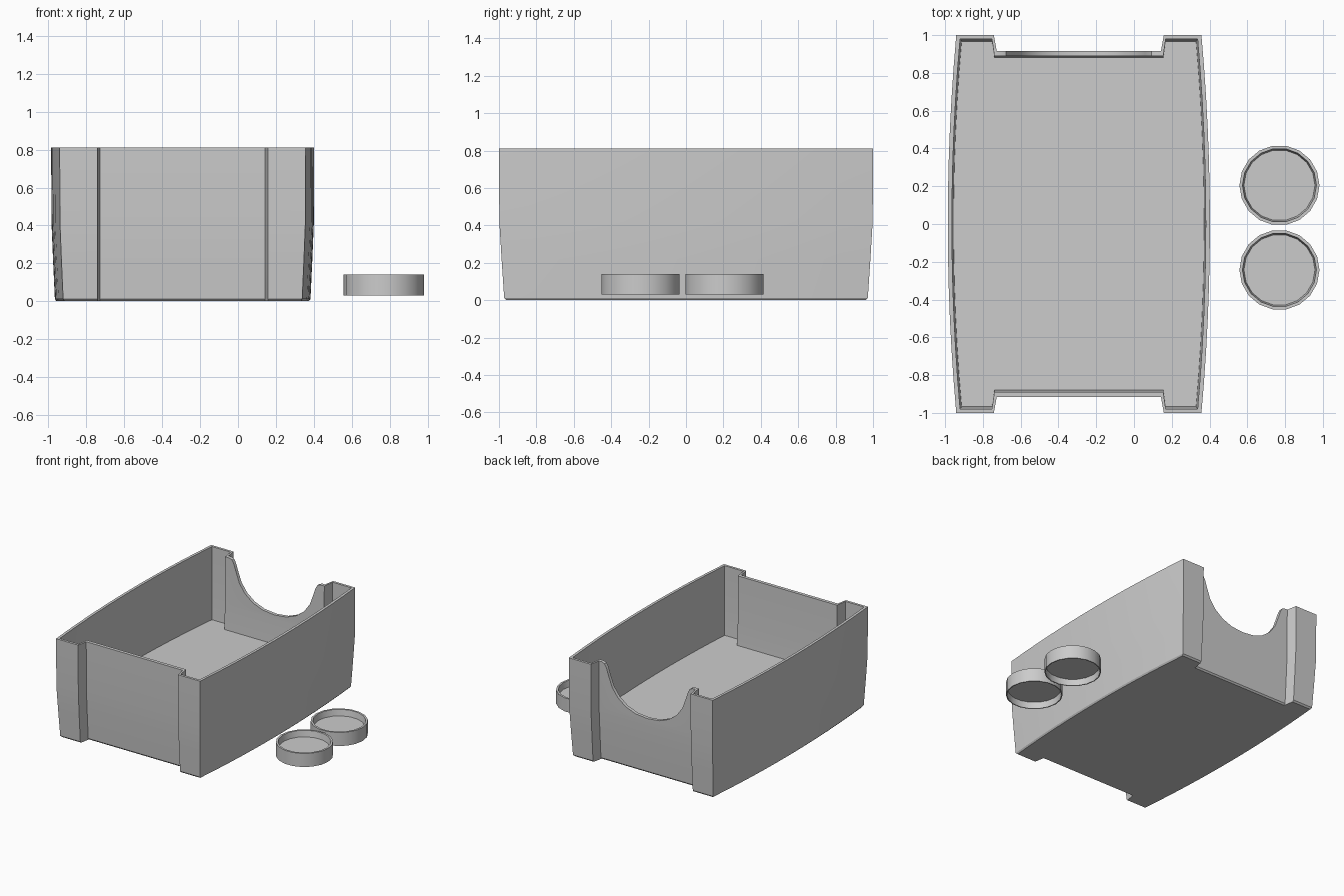
import bpy, bmesh
from math import cos, sin, pi

if "Cube" in bpy.data.objects:
    bpy.data.objects.remove(bpy.data.objects["Cube"])

CX = -0.292  # centre line of the tray


def make_object(name, bm):
    bmesh.ops.recalc_face_normals(bm, faces=bm.faces)
    mesh = bpy.data.meshes.new(name)
    bm.to_mesh(mesh)
    bm.free()
    ob = bpy.data.objects.new(name, mesh)
    bpy.context.collection.objects.link(ob)
    return ob


def activate(ob):
    bpy.ops.object.select_all(action='DESELECT')
    ob.select_set(True)
    bpy.context.view_layer.objects.active = ob


def bridge(bm, a, b):
    n = len(a)
    for i in range(n):
        j = (i + 1) % n
        bm.faces.new((a[i], a[j], b[j], b[i]))


def outline(half_w, end_y, step_out, step_in, recess_y, n=12):
    """Bulged long sides, with a shallow recess in each end."""
    half = []
    for i in range(n + 1):
        y = -end_y + 2 * end_y * i / n
        half.append((half_w - 0.045 * y * y, y))
    half += [(step_out, end_y), (step_in, recess_y),
             (-step_in, recess_y), (-step_out, end_y)]
    return half + [(-x, -y) for x, y in half[:n + 1]] + \
        [(-x, -y) for x, y in half[n + 1:]]


# Tray: outer shell, rim, inner shell and raised floor
outer = outline(0.694, 1.0, 0.45, 0.435, 0.917)
inner = outline(0.672, 0.98, 0.46, 0.447, 0.89)
levels = [(outer, 0.0, 0.960), (outer, 0.012, 0.972), (outer, 0.22, 0.986),
          (outer, 0.42, 0.998), (outer, 0.81, 1.0),
          (inner, 0.81, 1.0), (inner, 0.42, 0.998), (inner, 0.235, 0.987)]
bm = bmesh.new()
rings = []
for loop, z, s in levels:
    # recess steps stay upright; only the outer sides taper in x
    rings.append([bm.verts.new((CX + x * (s if abs(x) > 0.5 else 1), y * s, z))
                  for x, y in loop])
for v in rings[-1]:
    v.co.z -= 0.015 * v.co.y  # floor rises slightly to the front
for a, b in zip(rings, rings[1:]):
    bridge(bm, a, b)
bm.faces.new(rings[0])
bm.faces.new(rings[-1])
tray = make_object("tray", bm)

# Rounded scoop cut through the back wall
zc = 0.82
profile = [(0.41, 0.9), (0.41, 0.81), (0.385, 0.80), (0.368, 0.77)]
for i in range(11):
    a = pi * (0.08 + 0.84 * i / 10)
    c = cos(a)
    side = 1 if c >= 0 else -1
    profile.append((0.36 * side * abs(c) ** 0.9, zc - 0.365 * sin(a) ** 0.9))
profile += [(-0.368, 0.77), (-0.385, 0.80), (-0.41, 0.81), (-0.41, 0.9)]
bm = bmesh.new()
ends = [[bm.verts.new((CX + x, y, z)) for x, z in profile] for y in (0.8, 1.1)]
bridge(bm, *ends)
for e in ends:
    bm.faces.new(e)
cutter = make_object("scoop_cutter", bm)
cutter.hide_render = True
cut = tray.modifiers.new("scoop", 'BOOLEAN')
cut.operation = 'DIFFERENCE'
cut.solver = 'EXACT'
cut.object = cutter
activate(tray)
bpy.ops.object.modifier_apply(modifier=cut.name)
bpy.data.objects.remove(cutter)
bpy.ops.object.shade_smooth_by_angle(angle=0.5)


# Round caps: thin ring wall with a disc partway up
def cap(name, y, sides=18):
    bm = bmesh.new()
    section = [(0.2, 0.082), (0.204, 0.03), (0.212, 0.03),
               (0.212, 0.14), (0.196, 0.14), (0.188, 0.09)]
    rings = [[bm.verts.new((0.77 + rad * cos(2 * pi * i / sides),
                            y + rad * sin(2 * pi * i / sides), z))
              for i in range(sides)] for rad, z in section]
    for a, b in zip(rings, rings[1:]):
        bridge(bm, a, b)
    bm.faces.new(rings[0])
    bm.faces.new(rings[-1])
    activate(make_object(name, bm))
    bpy.ops.object.shade_smooth_by_angle(angle=0.5)


cap("cap_back", 0.205)
cap("cap_front", -0.243)
